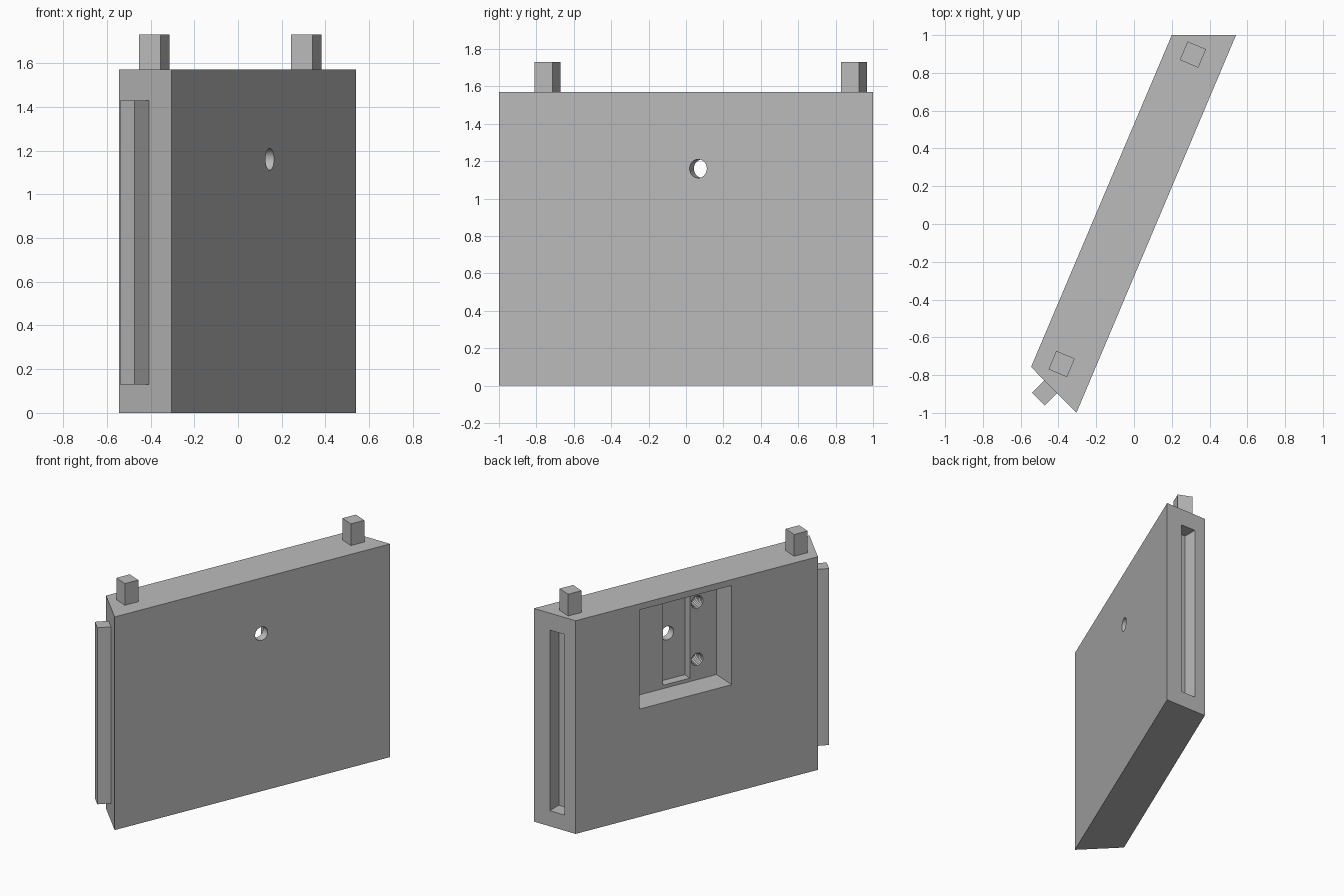
import bpy
import bmesh
from math import cos, sin, pi, atan2
from mathutils import Matrix, Vector

cube = bpy.data.objects.get("Cube")
if cube:
    bpy.data.objects.remove(cube, do_unlink=True)

grey = bpy.data.materials.new("plain grey")
grey.use_nodes = True
grey.diffuse_color = (0.5, 0.5, 0.5, 1)
grey.node_tree.nodes["Principled BSDF"].inputs["Base Color"].default_value = (0.5, 0.5, 0.5, 1)

FOOTPRINT = [(0.54, 1), (0.20, 1), (-0.545, -0.757), (-0.305, -1)]
HEIGHT = 1.57

# Wall frame: x runs along the recessed face, y goes into the wall, z is up
along = (Vector(FOOTPRINT[2]) - Vector(FOOTPRINT[1])).normalized()
angle = atan2(along.y, along.x)
WALL = Matrix.Translation((0.20, 1, 0)) @ Matrix.Rotation(angle, 4, "Z")


def finish(name, bm, matrix=Matrix()):
    bm.transform(matrix)
    bmesh.ops.recalc_face_normals(bm, faces=bm.faces)
    mesh = bpy.data.meshes.new(name)
    bm.to_mesh(mesh)
    bm.free()
    mesh.materials.append(grey)
    obj = bpy.data.objects.new(name, mesh)
    bpy.context.collection.objects.link(obj)
    return obj


def box(name, low, high, matrix=Matrix()):
    low, high = Vector(low), Vector(high)
    bm = bmesh.new()
    bmesh.ops.create_cube(bm, size=1)
    place = Matrix.Translation((low + high) / 2) @ Matrix.Diagonal((*(high - low), 1))
    return finish(name, bm, matrix @ place)


def turned(name, s, z, profile, sides=40):
    """Solid of (radius, depth) rings around an axis going into the wall."""
    bm = bmesh.new()
    rings = [[bm.verts.new((s + r * cos(2 * pi * i / sides), d, z + r * sin(2 * pi * i / sides)))
              for i in range(sides)] for r, d in profile]
    for a, b in zip(rings, rings[1:]):
        for i in range(sides):
            j = (i + 1) % sides
            bm.faces.new((a[i], a[j], b[j], b[i]))
    bm.faces.new(rings[0])
    bm.faces.new(rings[-1])
    return finish(name, bm, WALL)


def cut(target, cutter):
    cutter.hide_render = True
    mod = target.modifiers.new("cut", "BOOLEAN")
    mod.operation = "DIFFERENCE"
    mod.solver = "EXACT"
    mod.object = cutter
    bpy.context.view_layer.objects.active = target
    bpy.ops.object.modifier_apply(modifier=mod.name)
    bpy.data.objects.remove(cutter, do_unlink=True)


# Slanted wall panel
bm = bmesh.new()
base = bm.faces.new([bm.verts.new((x, y, 0)) for x, y in FOOTPRINT])
top = bmesh.ops.extrude_face_region(bm, geom=[base])["geom"]
bmesh.ops.translate(bm, vec=(0, 0, HEIGHT),
                    verts=[v for v in top if isinstance(v, bmesh.types.BMVert)])
panel = finish("wall_panel", bm)

# Slot in the back end
cut(panel, box("slot_cutter", (0.29, 0.895, 0.115), (0.41, 1.1, 1.445)))

# Recess with a deeper channel
cut(panel, box("recess_cutter", (0.504, -0.1, 0.795), (1.229, 0.19, 1.525), WALL))
cut(panel, box("channel_cutter", (0.808, 0.1, 0.82), (1.02, 0.255, 1.50), WALL))

# Through hole
cut(panel, turned("hole_cutter", 0.882, 1.16, [(0.05, 0.2), (0.05, 0.4)]))

# Two threaded blind holes
thread = [(0.046, 0.15)] + [(0.046 if i % 2 == 0 else 0.038, 0.19 + i * 0.008) for i in range(13)]
for z in (0.945, 1.367):
    cut(panel, turned("thread_cutter", 1.076, z, thread))

# Square pegs on top
for name, x, y in (("front_peg", -0.383, -0.741), ("back_peg", 0.312, 0.897)):
    frame = Matrix.Translation((x, y, 0)) @ Matrix.Rotation(angle, 4, "Z")
    box(name, (-0.053, -0.053, HEIGHT - 0.01), (0.053, 0.053, 1.73), frame)

# Tongue bar on the mitred front end
frame = Matrix.Translation((-0.473, -0.893, 0)) @ Matrix.Rotation(pi / 4, 4, "Z")
box("tongue_bar", (-0.048, -0.048, 0.13), (0.058, 0.048, 1.43), frame)

# Smooth the bores, keep edges crisp
bpy.ops.object.select_all(action="DESELECT")
panel.select_set(True)
bpy.context.view_layer.objects.active = panel
bpy.ops.object.shade_smooth_by_angle(angle=pi / 6)
